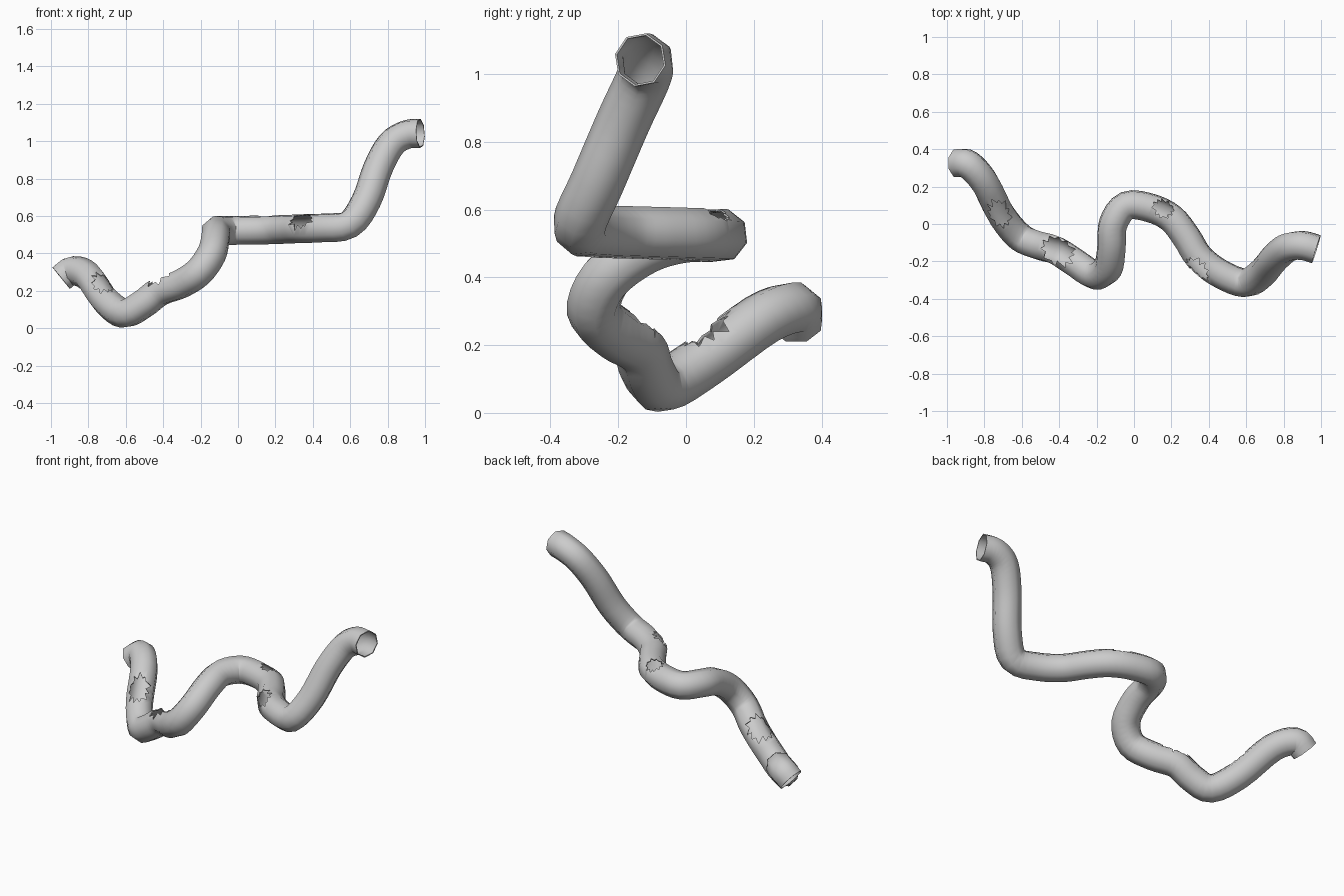
import bpy, bmesh, math, random
from mathutils import Vector

if "Cube" in bpy.data.objects:
    bpy.data.objects.remove(bpy.data.objects["Cube"])

random.seed(4)
R, SIDES, STEPS, WALL = 0.08, 8, 4, 0.006

# centreline of the bent pipe
PATH = [Vector(p) for p in [
    (-.945, .325, .268), (-.885, .318, .308), (-.80, .225, .277), (-.71, .05, .15),
    (-.61, -.07, .08), (-.51, -.115, .128), (-.42, -.14, .195), (-.31, -.21, .235),
    (-.21, -.272, .30), (-.14, -.235, .40), (-.12, -.12, .485), (-.112, 0, .52),
    (-.04, .098, .523), (.09, .085, .525), (.20, .03, .527), (.28, -.07, .53),
    (.35, -.18, .533), (.46, -.265, .537), (.595, -.315, .555), (.685, -.262, .68),
    (.75, -.185, .86), (.82, -.127, .985), (.90, -.115, 1.035), (.975, -.135, 1.042)]]


def smooth_path(pts):
    """Catmull-Rom resampling of the centreline."""
    p = [2 * pts[0] - pts[1]] + pts + [2 * pts[-1] - pts[-2]]
    out = []
    for i in range(1, len(p) - 2):
        a, b, c, d = p[i - 1:i + 3]
        for s in range(STEPS):
            t = s / STEPS
            out.append(0.5 * (2 * b + (c - a) * t + (2 * a - 5 * b + 4 * c - d) * t ** 2
                              + (3 * b - a - 3 * c + d) * t ** 3))
    return out + [pts[-1]]


def add_object(name, bm):
    bmesh.ops.recalc_face_normals(bm, faces=bm.faces)
    me = bpy.data.meshes.new(name)
    bm.to_mesh(me)
    bm.free()
    ob = bpy.data.objects.new(name, me)
    bpy.context.collection.objects.link(ob)
    return ob


def tube(name, line):
    """Octagonal hollow tube: outer skin, inner skin and end rims."""
    bm = bmesh.new()
    rings = []
    up = Vector((0, 1, 0))
    for i, c in enumerate(line):
        tan = (line[min(i + 1, len(line) - 1)] - line[max(i - 1, 0)]).normalized()
        up = (up - tan * up.dot(tan)).normalized()
        side = tan.cross(up)
        ring = []
        for r in (R, R - WALL):
            ring.append([bm.verts.new(c + r * (up * math.cos(a) + side * math.sin(a)))
                         for a in (2 * math.pi * (k + .5) / SIDES for k in range(SIDES))])
        rings.append(ring)
    for k in range(SIDES):
        n = (k + 1) % SIDES
        for a, b in zip(rings, rings[1:]):
            for s in (0, 1):
                bm.faces.new((a[s][k], a[s][n], b[s][n], b[s][k]))
        for e in (rings[0], rings[-1]):
            bm.faces.new((e[0][k], e[0][n], e[1][n], e[1][k]))
    return add_object(name, bm)


def jagged_cutter(name, line, near, facing, length, width, start, points=11):
    """Ragged star prism that punches through one side of the pipe."""
    i = min(range(1, len(line) - 1), key=lambda j: (line[j] - Vector(near)).length)
    tan = (line[i + 1] - line[i - 1]).normalized()
    out = Vector(facing)
    out = (out - tan * out.dot(tan)).normalized()
    side = out.cross(tan)
    bm = bmesh.new()
    star = []
    for k in range(points * 2):
        a = math.pi * (k + random.uniform(-.3, .3)) / points
        r = random.uniform(.88, 1.1) if k % 2 else random.uniform(.62, .8)
        star.append(tan * (math.cos(a) * r * length) + side * (math.sin(a) * r * width))
    low = [bm.verts.new(line[i] + out * start + s) for s in star]
    high = [bm.verts.new(line[i] + out * .14 + s) for s in star]
    bm.faces.new(low)
    bm.faces.new(high)
    for k in range(len(star)):
        n = (k + 1) % len(star)
        bm.faces.new((low[k], low[n], high[n], high[k]))
    ob = add_object(name, bm)
    ob.hide_render = True
    ob.hide_set(True)
    return ob


line = smooth_path(PATH)
pipe = tube("broken_pipe", line)

# four ragged holes: nearest point, facing, half length, half width, depth start
HOLES = [((-.725, .08, .17), (0, -.1, 1), .10, .062, .012),
         ((-.39, -.16, .21), (0, .1, 1), .11, .078, .02),
         ((.14, .065, .526), (.35, .25, 1), .066, .055, .02),
         ((.365, -.20, .533), (-.5, -.7, .75), .085, .055, .02)]
for n, h in enumerate(HOLES):
    mod = pipe.modifiers.new("hole_%d" % n, 'BOOLEAN')
    mod.operation = 'DIFFERENCE'
    mod.solver = 'EXACT'
    mod.object = jagged_cutter("hole_cutter_%d" % n, line, *h)

# apply the cuts, drop the cutters, then shade smooth with crisp torn edges
bpy.context.view_layer.objects.active = pipe
pipe.select_set(True)
for mod in list(pipe.modifiers):
    cutter = mod.object
    bpy.ops.object.modifier_apply(modifier=mod.name)
    bpy.data.objects.remove(cutter)
bpy.ops.object.shade_smooth_by_angle(angle=math.radians(50))
